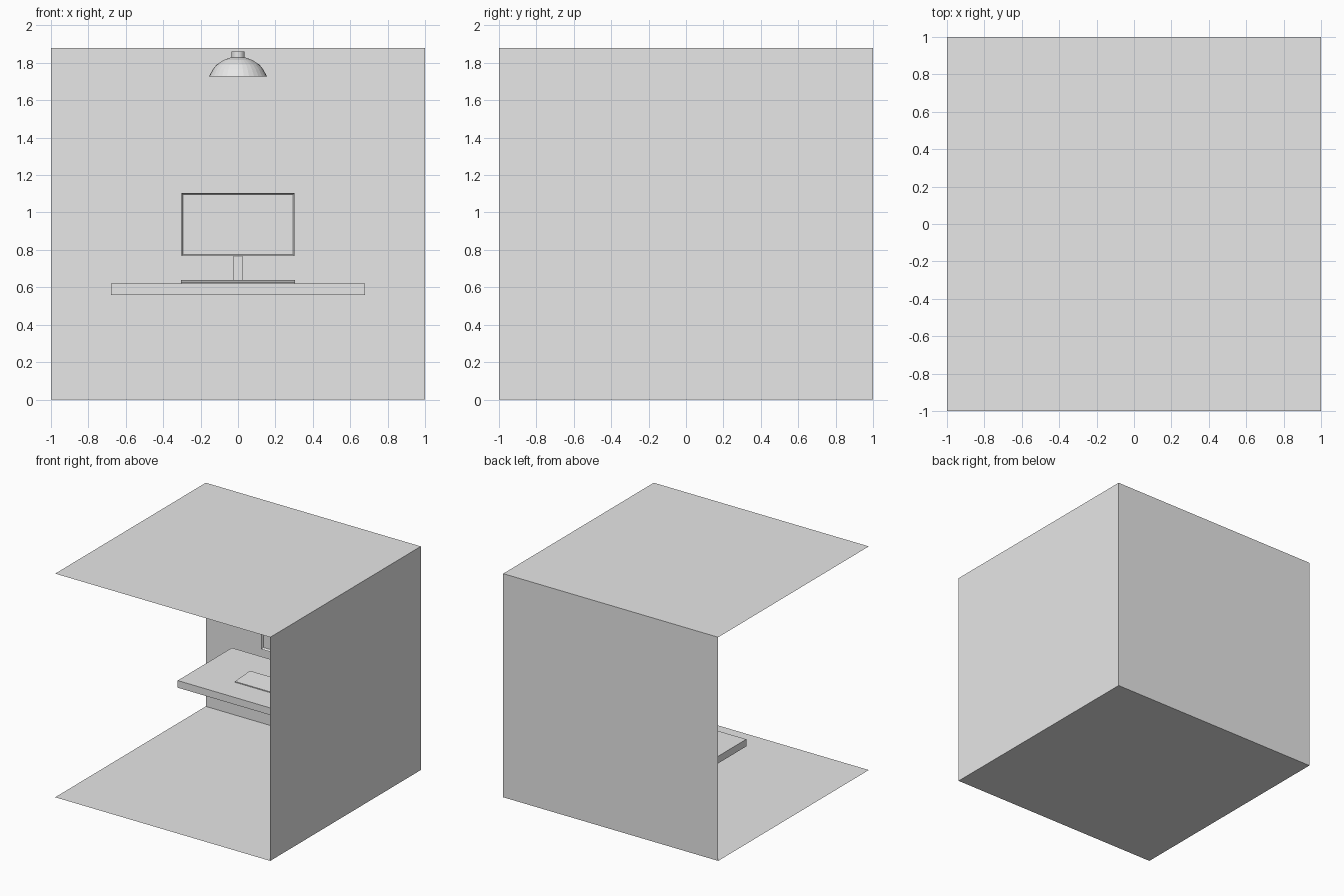
import bpy, bmesh, math
from mathutils import Vector

cube = bpy.data.objects.get("Cube")
if cube:
    bpy.data.objects.remove(cube, do_unlink=True)

# One plain colour for everything
grey = bpy.data.materials.new("light_grey")
grey.use_nodes = True
grey.diffuse_color = (0.8, 0.8, 0.8, 1)
grey.node_tree.nodes["Principled BSDF"].inputs["Base Color"].default_value = (0.8, 0.8, 0.8, 1)

H = 1.88       # room height
DESK = 0.62    # desk top height


def finish(name, bm):
    mesh = bpy.data.meshes.new(name)
    bm.normal_update()
    bm.to_mesh(mesh)
    bm.free()
    mesh.materials.append(grey)
    obj = bpy.data.objects.new(name, mesh)
    bpy.context.collection.objects.link(obj)
    return obj


def box_mesh(lo, hi):
    bm = bmesh.new()
    bmesh.ops.create_cube(bm, size=1)
    lo, hi = Vector(lo), Vector(hi)
    for v in bm.verts:
        v.co = (lo + hi) / 2 + v.co * (hi - lo)
    return bm


def box(name, lo, hi):
    return finish(name, box_mesh(lo, hi))


def sheet(name, corners):
    bm = bmesh.new()
    bm.faces.new([bm.verts.new(c) for c in corners])
    return finish(name, bm)


# Room: floor, ceiling, back wall and one side wall, all paper thin
for name, z in (("floor", 0), ("ceiling", H)):
    sheet(name, [(-1, -1, z), (1, -1, z), (1, 1, z), (-1, 1, z)])
sheet("back_wall", [(1, 1, 0), (-1, 1, 0), (-1, 1, H), (1, 1, H)])
sheet("side_wall", [(1, -1, 0), (1, 1, 0), (1, 1, H), (1, -1, H)])

# Desk top
box("desk_top", (-0.68, 0.17, 0.56), (0.68, 0.89, DESK))

# Keyboard: a thin wedge, higher at the back
bm = box_mesh((-0.305, 0.395, DESK), (0.305, 0.595, 0.64))
for v in bm.verts:
    if v.co.z > 0.63 and v.co.y < 0.5:
        v.co.z = 0.627
finish("keyboard", bm)

# Monitor: casing with the screen sunk into a narrow bezel
bm = box_mesh((-0.303, 0.74, 0.767), (0.303, 0.785, 1.105))
bm.normal_update()
front = min(bm.faces, key=lambda f: f.calc_center_median().y)
bmesh.ops.inset_region(bm, faces=[front], thickness=0.009, use_even_offset=True)
for v in front.verts:
    v.co.y += 0.018
finish("monitor", bm)

# Monitor stand
box("monitor_post", (-0.025, 0.765, DESK), (0.025, 0.795, 0.85))
box("monitor_base", (-0.12, 0.69, DESK), (0.12, 0.85, 0.635))

# Ceiling lamp: spun shade, open underneath
profile = [(0, 1.861), (0.035, 1.861), (0.035, 1.83), (0.075, 1.816),
           (0.115, 1.79), (0.135, 1.765), (0.155, 1.727)]
bm = bmesh.new()
verts = [bm.verts.new((r, 0, z)) for r, z in profile]
edges = [bm.edges.new(pair) for pair in zip(verts, verts[1:])]
bmesh.ops.spin(bm, geom=verts + edges, cent=(0, 0, 0), axis=(0, 0, 1),
               angle=math.tau, steps=32)
bmesh.ops.remove_doubles(bm, verts=bm.verts, dist=0.0005)
bmesh.ops.recalc_face_normals(bm, faces=bm.faces)
# Keep the shade facing outward
if sum(f.normal.z for f in bm.faces) < 0:
    bmesh.ops.reverse_faces(bm, faces=bm.faces)
finish("ceiling_lamp", bm)
